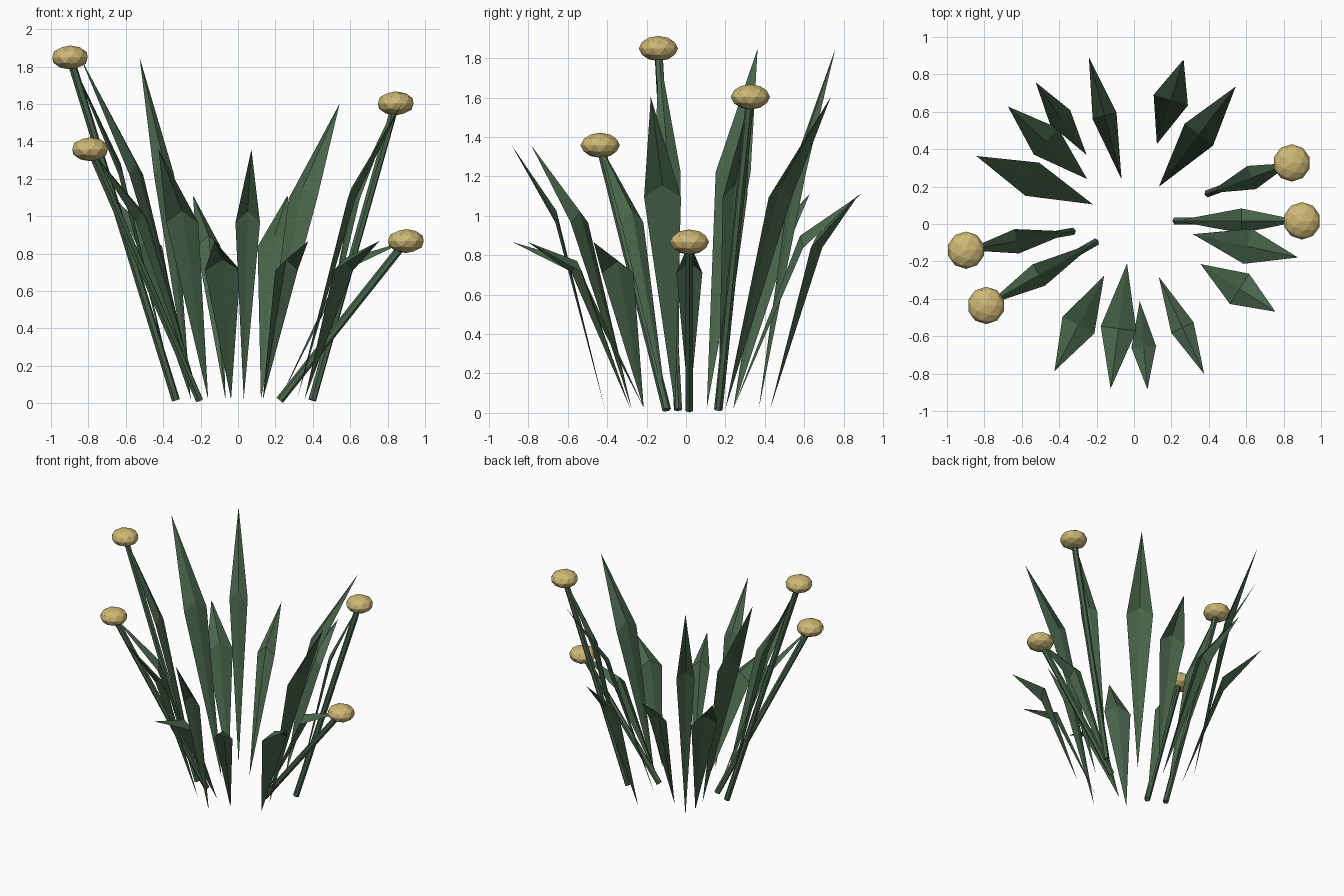
import bpy, bmesh, math
from mathutils import Vector, Matrix

if "Cube" in bpy.data.objects:
    bpy.data.objects.remove(bpy.data.objects["Cube"])

CX, CY = -0.007, 0.017      # centre of the clump
TIP_R = 0.905               # all tips end on one circle


def material(name, rgb):
    m = bpy.data.materials.new(name)
    m.diffuse_color = (*rgb, 1)
    m.use_nodes = True
    m.node_tree.nodes["Principled BSDF"].inputs["Base Color"].default_value = m.diffuse_color
    return m


GREEN = material("leaf_green", (0.065, 0.13, 0.07))
STRAW = material("straw_yellow", (0.62, 0.48, 0.18))


def finish(name, bm, mat):
    me = bpy.data.meshes.new(name)
    bm.to_mesh(me)
    bm.free()
    me.materials.append(mat)
    ob = bpy.data.objects.new(name, me)
    bpy.context.collection.objects.link(ob)
    return ob


def polar(angle, r, side, z):
    c, s = math.cos(angle), math.sin(angle)
    return Vector((CX + r * c - side * s, CY + r * s + side * c, z))


def leaf(i, a, r0, h, half):
    # folded blade: pointed base, raised centre crease, pointed tip
    bm = bmesh.new()
    rm = r0 + 0.52 * (TIP_R - r0)
    zm = 0.26 + 0.52 * h
    base, left, mid, right, tip = [bm.verts.new(p) for p in (
        polar(a, r0, 0, 0.02), polar(a, rm, half, zm), polar(a, rm, 0, zm + 0.06),
        polar(a, rm, -half, zm), polar(a, TIP_R, 0, h))]
    for f in ((base, mid, left), (base, right, mid), (left, mid, tip), (mid, right, tip)):
        bm.faces.new(f)
    finish(f"leaf_{i}", bm, GREEN)


def stem(i, a, r0, h):
    # straight six-sided stalk
    p, q = polar(a, r0, 0, 0.016), polar(a, TIP_R, 0, h)
    d = q - p
    bm = bmesh.new()
    bmesh.ops.create_cone(
        bm, cap_ends=True, segments=6, radius1=0.022, radius2=0.022, depth=d.length,
        matrix=Matrix.Translation((p + q) / 2) @ d.to_track_quat('Z', 'Y').to_matrix().to_4x4())
    finish(f"stem_{i}", bm, GREEN)
    # squashed faceted flower head
    bm = bmesh.new()
    bmesh.ops.create_icosphere(
        bm, subdivisions=2, radius=0.1,
        matrix=Matrix.Translation(q) @ Matrix.Diagonal((1, 1, 0.64, 1)))
    finish(f"flower_head_{i}", bm, STRAW)


# sixteen leaves spread by the golden angle, every fourth with a flower
for i in range(16):
    a = math.radians(137.5 * i)
    r0 = 0.23 + 0.10 * (i % 3)
    h = 0.867 + 0.2455 * (i % 5)
    leaf(i, a, r0, h, 0.096 if i % 2 else 0.066)
    if i % 4 == 0:
        stem(i, a, r0, h)
